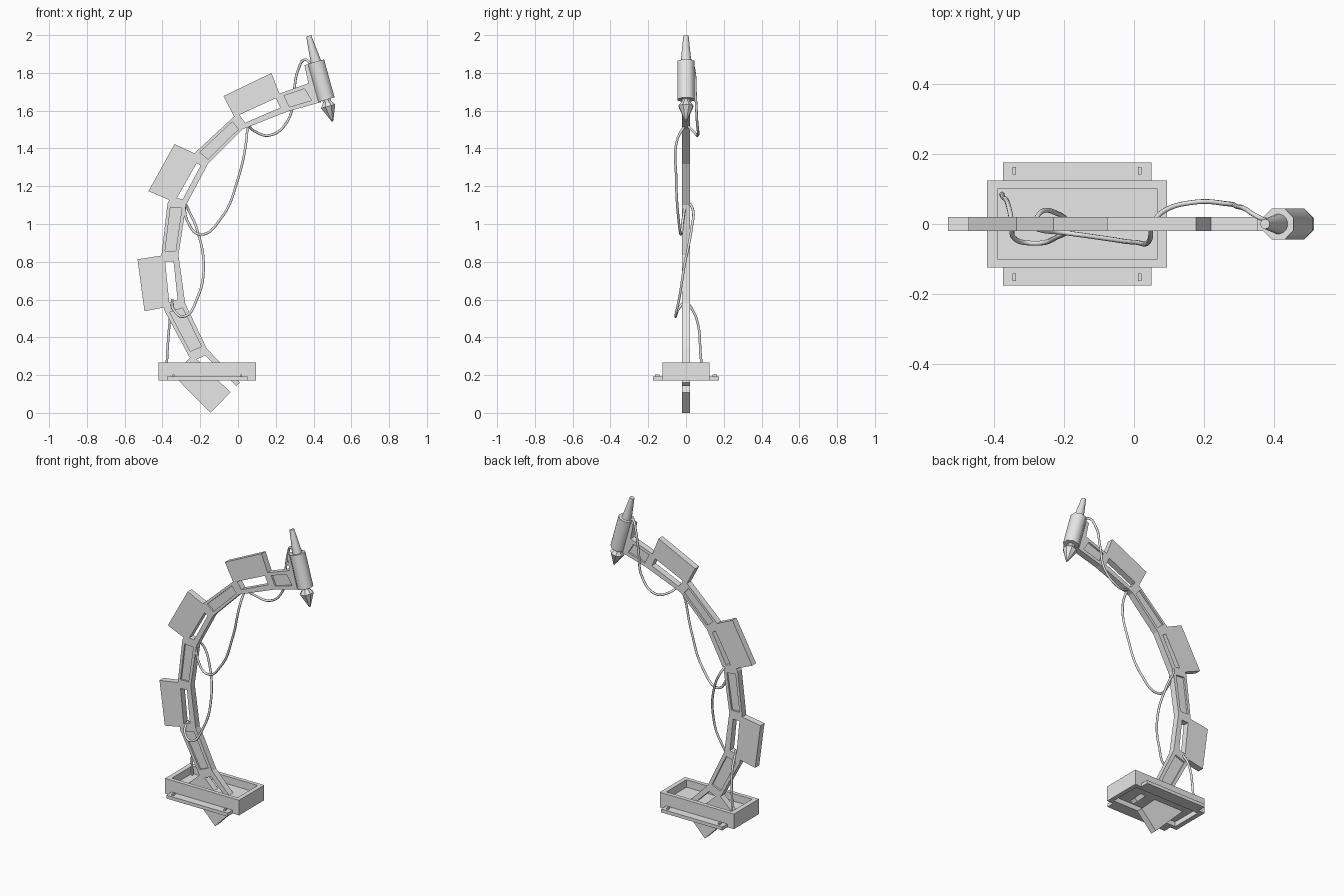
import bpy, bmesh, math
from mathutils import Vector, Matrix

cube = bpy.data.objects.get("Cube")
if cube:
    bpy.data.objects.remove(cube, do_unlink=True)

grey = bpy.data.materials.new("light_grey")
grey.use_nodes = True
grey.diffuse_color = (0.8, 0.8, 0.8, 1)
grey.node_tree.nodes["Principled BSDF"].inputs["Base Color"].default_value = (0.8, 0.8, 0.8, 1)

HALF = 0.02  # half the arm thickness


def finish(name, bm):
    bmesh.ops.recalc_face_normals(bm, faces=bm.faces)
    mesh = bpy.data.meshes.new(name)
    bm.to_mesh(mesh)
    bm.free()
    mesh.materials.append(grey)
    obj = bpy.data.objects.new(name, mesh)
    bpy.context.collection.objects.link(obj)
    return obj


def extrude_all(bm, vec):
    ret = bmesh.ops.extrude_face_region(bm, geom=bm.faces[:])
    verts = [g for g in ret["geom"] if isinstance(g, bmesh.types.BMVert)]
    bmesh.ops.translate(bm, verts=verts, vec=vec)


def plate(name, points, half=HALF):
    """Flat outline in x and z, given thickness in y."""
    bm = bmesh.new()
    bm.faces.new([bm.verts.new((x, -half, z)) for x, z in points])
    extrude_all(bm, (0, 2 * half, 0))
    return finish(name, bm)


def ring(name, outer, inner, vec):
    """Four-sided frame with a four-sided opening, extruded along vec."""
    bm = bmesh.new()
    a = [bm.verts.new(p) for p in outer]
    b = [bm.verts.new(p) for p in inner]
    for i in range(4):
        j = (i + 1) % 4
        bm.faces.new((a[i], a[j], b[j], b[i]))
    extrude_all(bm, vec)
    return finish(name, bm)


def box(name, x0, x1, y0, y1, z0, z1):
    bm = bmesh.new()
    bmesh.ops.create_cube(bm, size=1)
    bmesh.ops.scale(bm, verts=bm.verts, vec=(x1 - x0, y1 - y0, z1 - z0))
    bmesh.ops.translate(bm, verts=bm.verts,
                        vec=((x0 + x1) / 2, (y0 + y1) / 2, (z0 + z1) / 2))
    return finish(name, bm)


# Base tray: open frame, floor, side flanges and bolts
def rect(x0, x1, y, z):
    return [(x0, -y, z), (x1, -y, z), (x1, y, z), (x0, y, z)]


ring("base_tray_wall", rect(-0.42, 0.095, 0.125, 0.172), rect(-0.39, 0.067, 0.1, 0.172), (0, 0, 0.095))
box("base_tray_floor", -0.4, 0.077, -0.11, 0.11, 0.203, 0.22)
for side, label in ((-1, "front"), (1, "back")):
    y0, y1 = sorted((side * 0.12, side * 0.176))
    box(label + "_flange", -0.375, 0.05, y0, y1, 0.172, 0.193)
    for k, x in enumerate((-0.342, 0.017)):
        box(f"{label}_bolt_{k + 1}", x - 0.005, x + 0.005,
            side * 0.152 - 0.011, side * 0.152 + 0.011, 0.18, 0.203)

# Arm joints: inner and outer edge of the curve, from base to head
inner = [Vector(p) for p in ((0.01, 0.16), (-0.165, 0.34), (-0.28, 0.58), (-0.315, 0.835),
         (-0.275, 1.1), (-0.16, 1.317), (0.025, 1.502), (0.267, 1.597), (0.44, 1.645))]
outer = [Vector(p) for p in ((-0.066, 0.087), (-0.26, 0.3), (-0.39, 0.543), (-0.405, 0.835),
         (-0.373, 1.11), (-0.23, 1.375), (-0.025, 1.566), (0.225, 1.692), (0.373, 1.745))]
# Blocks carried on the outside of every second segment
blocks = {
    0: ((-0.347, 0.204), (-0.145, 0), (-0.04, 0.109), (-0.24, 0.305)),
    2: ((-0.532, 0.813), (-0.389, 0.835), (-0.362, 0.564), (-0.495, 0.538)),
    4: ((-0.474, 1.174), (-0.336, 1.423), (-0.198, 1.359), (-0.336, 1.115)),
    6: ((-0.077, 1.677), (0.177, 1.799), (0.225, 1.677), (-0.019, 1.566)),
}

for i in range(8):
    def at(u, v):
        return inner[i].lerp(inner[i + 1], u).lerp(outer[i].lerp(outer[i + 1], u), v)

    if i in blocks:
        # Slotted bracket: inner strip with end caps, and its block
        shape = [at(0, 0), at(1, 0), at(1, 1), at(0.88, 1), at(0.88, 0.33)]
        shape += [at(0.12, 0.33), at(0.12, 1), at(0, 1)] if i else [at(0, 0.25)]
        plate(f"arm_bracket_{i // 2 + 1}", shape)
        plate(f"arm_block_{i // 2 + 1}", blocks[i])
    else:
        # Link: frame around a thinner web
        end = 0.78 if i == 7 else 0.93
        hole = [at(0.08, 0.2), at(end, 0.2), at(end, 0.82), at(0.08, 0.82)]
        rim = [at(0, 0), at(1, 0), at(1, 1), at(0, 1)]
        ring(f"arm_link_{i // 2 + 1}", [(p.x, -HALF, p.y) for p in rim],
             [(p.x, -HALF, p.y) for p in hole], (0, 2 * HALF, 0))
        plate(f"arm_link_web_{i // 2 + 1}", hole, 0.009)

plate("head_mount", [(0.352, 1.841), (0.375, 1.847), (0.437, 1.645), (0.396, 1.634)])


# Tool head: turned parts on a tilted axis
def turned(name, profile, sides, smooth):
    bm = bmesh.new()
    rows = []
    for r, h in profile:
        rows.append([bm.verts.new((r * math.cos(a), r * math.sin(a), h))
                     for a in (math.tau * (k + 0.5) / sides for k in range(sides))])
    for lo, hi in zip(rows, rows[1:]):
        for k in range(sides):
            j = (k + 1) % sides
            bm.faces.new((lo[k], lo[j], hi[j], hi[k]))
    bm.faces.new(rows[0])
    bm.faces.new(rows[-1])
    tilt = Matrix.Translation((0.468, 0, 1.658)) @ Matrix.Rotation(-0.27, 4, "Y")
    bmesh.ops.transform(bm, matrix=tilt, verts=bm.verts)
    obj = finish(name, bm)
    if smooth:
        bpy.ops.object.select_all(action="DESELECT")
        obj.select_set(True)
        bpy.context.view_layer.objects.active = obj
        bpy.ops.object.shade_smooth_by_angle(angle=math.radians(50))


turned("head_body", [(0.0487, 0), (0.0487, 0.209)], 8, True)
turned("head_top_cone", [(0.029, 0.205), (0.014, 0.351)], 16, True)
turned("head_tip", [(0.024, 0.005), (0.024, -0.012), (0.042, -0.036), (0.004, -0.12)], 8, False)


# Cables: sagging round tubes between the joints
def cable(name, points):
    curve = bpy.data.curves.new(name, "CURVE")
    curve.dimensions = "3D"
    curve.bevel_depth = 0.007
    curve.bevel_resolution = 2
    curve.use_fill_caps = True
    spline = curve.splines.new("BEZIER")
    spline.bezier_points.add(len(points) - 1)
    for bp, co in zip(spline.bezier_points, points):
        bp.co = co
        bp.handle_left_type = bp.handle_right_type = "AUTO"
    curve.materials.append(grey)
    obj = bpy.data.objects.new(name, curve)
    bpy.context.collection.objects.link(obj)
    bpy.ops.object.select_all(action="DESELECT")
    obj.select_set(True)
    bpy.context.view_layer.objects.active = obj
    bpy.ops.object.convert(target="MESH")


cable("base_cable", [(-0.378, 0.085, 0.215), (-0.375, 0.078, 0.3), (-0.36, 0.055, 0.5), (-0.348, 0, 0.6)])
cable("lower_cable", [(-0.348, 0, 0.6), (-0.343, -0.04, 0.55), (-0.29, -0.055, 0.51),
                      (-0.215, -0.035, 0.61), (-0.182, -0.01, 0.77), (-0.22, 0.03, 0.98),
                      (-0.265, 0.035, 1.08), (-0.288, 0, 1.13)])
cable("middle_cable", [(-0.288, 0, 1.13), (-0.265, -0.018, 1.01), (-0.2, -0.025, 0.945),
                       (-0.09, -0.04, 1.03), (0, -0.052, 1.24), (0.045, -0.045, 1.45), (0.048, 0, 1.53)])
cable("upper_cable", [(0.048, 0, 1.53), (0.09, 0.04, 1.49), (0.17, 0.062, 1.47), (0.265, 0.058, 1.55),
                      (0.295, 0.05, 1.7), (0.32, 0.042, 1.82), (0.355, 0.02, 1.87), (0.39, 0.005, 1.84)])
